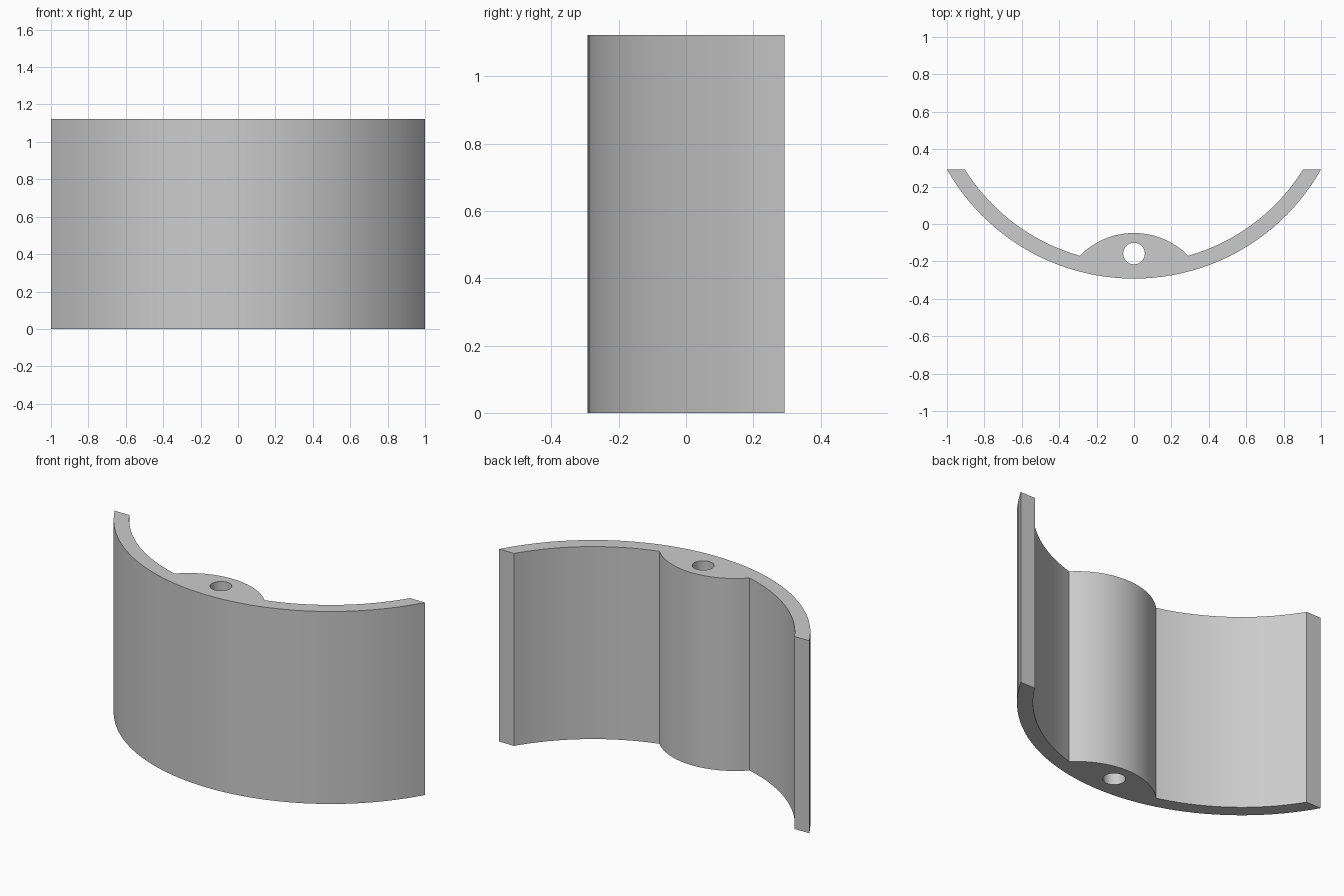
import bpy
import bmesh
from math import sin, cos, asin, pi

cube = bpy.data.objects.get("Cube")
if cube:
    bpy.data.objects.remove(cube, do_unlink=True)

HEIGHT = 1.122
SHELL_Y = 0.856           # centre of the shell arcs
OUTER_R, INNER_R = 1.148, 1.066
BOSS_Y, BOSS_R = -0.454, 0.406
BOSS_HALF = 0.29          # half width of the boss where it meets the shell
HOLE_Y, HOLE_R = -0.158, 0.058
END_X, END_INNER_X = 1.0, 0.905


def arc(cy, radius, x0, x1, side, steps):
    """Points on a circle centred on x = 0, from x0 to x1; side is +1 back or -1 front."""
    a0, a1 = asin(x0 / radius), asin(x1 / radius)
    angles = [a0 + (a1 - a0) * i / steps for i in range(steps + 1)]
    return [(radius * sin(a), cy + side * radius * cos(a)) for a in angles]


def add_loop(bm, points):
    verts = [bm.verts.new((x, y, 0)) for x, y in points]
    return [bm.edges.new((v, verts[i - 1])) for i, v in enumerate(verts)]


# Cross-section: outer arc, inner arc, boss, inner arc
outline = arc(SHELL_Y, OUTER_R, -END_X, END_X, -1, 48)
outline += arc(SHELL_Y, INNER_R, END_INNER_X, BOSS_HALF, -1, 20)
outline += arc(BOSS_Y, BOSS_R, BOSS_HALF, -BOSS_HALF, 1, 24)[1:-1]
outline += arc(SHELL_Y, INNER_R, -BOSS_HALF, -END_INNER_X, -1, 20)

# Bore through the boss
bore = [(HOLE_R * cos(2 * pi * i / 32), HOLE_Y + HOLE_R * sin(2 * pi * i / 32))
        for i in range(32)]

# Fill the section and extrude it upward
bm = bmesh.new()
edges = add_loop(bm, outline) + add_loop(bm, bore)
bmesh.ops.triangle_fill(bm, edges=edges, use_beauty=True, use_dissolve=False)
result = bmesh.ops.extrude_face_region(bm, geom=bm.faces[:], use_keep_orig=True)
top = [g for g in result["geom"] if isinstance(g, bmesh.types.BMVert)]
bmesh.ops.translate(bm, verts=top, vec=(0, 0, HEIGHT))
bmesh.ops.recalc_face_normals(bm, faces=bm.faces[:])
mesh = bpy.data.meshes.new("curved_bracket")
bm.to_mesh(mesh)
bm.free()

# Plain grey finish
grey = bpy.data.materials.new("light_grey")
grey.use_nodes = True
colour = (0.6, 0.6, 0.6, 1)
grey.diffuse_color = colour
grey.node_tree.nodes["Principled BSDF"].inputs["Base Color"].default_value = colour
mesh.materials.append(grey)

bracket = bpy.data.objects.new("curved_bracket", mesh)
bpy.context.collection.objects.link(bracket)
bpy.ops.object.select_all(action="DESELECT")
bracket.select_set(True)
bpy.context.view_layer.objects.active = bracket
bpy.ops.object.shade_smooth_by_angle(angle=pi / 6)
